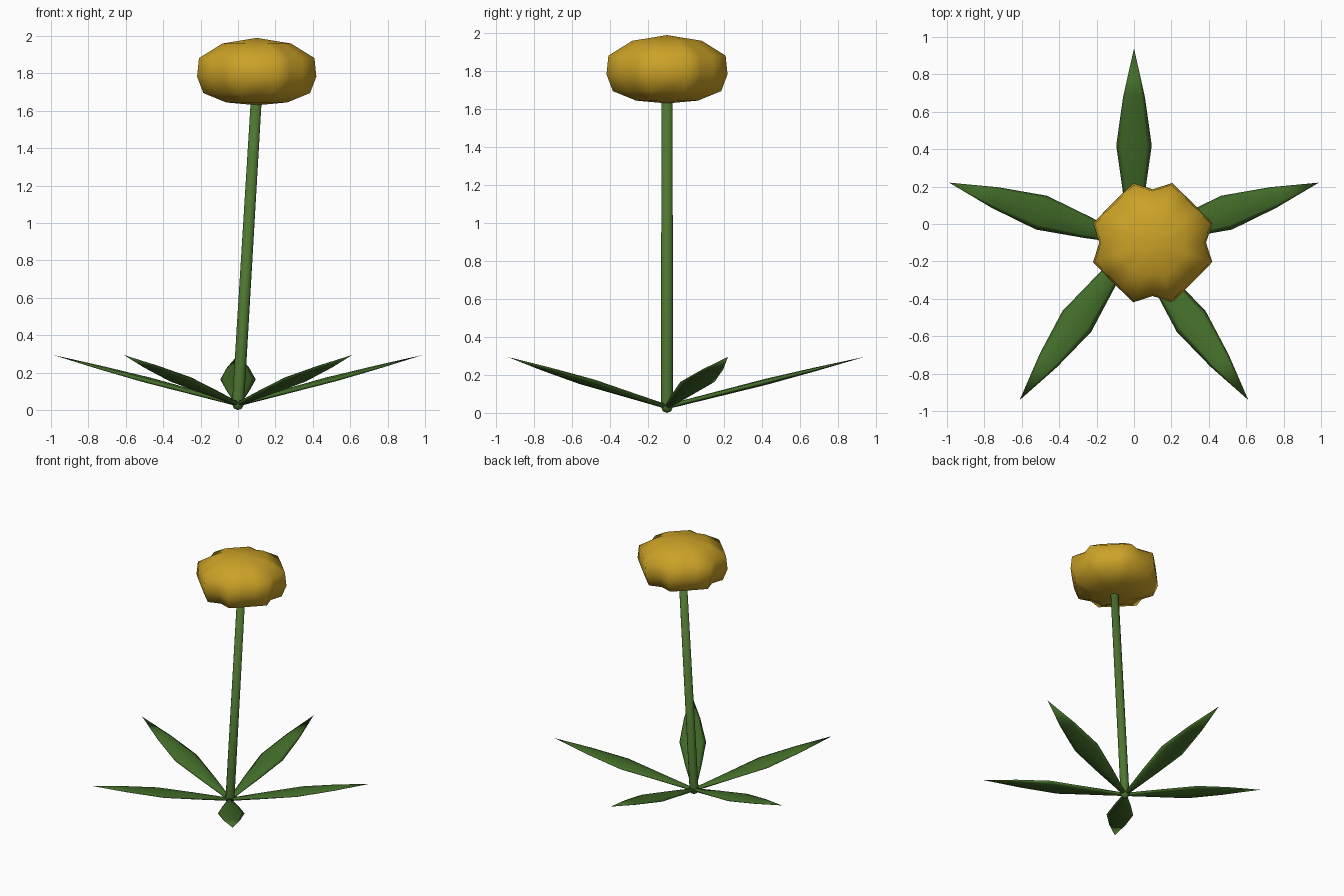
import bpy, bmesh
from math import sin, cos, pi, radians, atan2, hypot
from mathutils import Vector, Matrix

if "Cube" in bpy.data.objects:
    bpy.data.objects.remove(bpy.data.objects["Cube"])


def material(name, rgb):
    m = bpy.data.materials.new(name)
    m.diffuse_color = (*rgb, 1)
    m.use_nodes = True
    m.node_tree.nodes["Principled BSDF"].inputs["Base Color"].default_value = m.diffuse_color
    return m


def loft(name, rings, start, end, mat, matrix=Matrix()):
    """Skin rings of points and close both ends on a pole point."""
    bm = bmesh.new()
    rows = [[bm.verts.new(p) for p in ring] for ring in rings]
    a, b = bm.verts.new(start), bm.verts.new(end)
    n = len(rows[0])
    for i in range(n):
        j = (i + 1) % n
        bm.faces.new((a, rows[0][j], rows[0][i]))
        bm.faces.new((b, rows[-1][i], rows[-1][j]))
        for r, s in zip(rows, rows[1:]):
            bm.faces.new((r[i], r[j], s[j], s[i]))
    bmesh.ops.recalc_face_normals(bm, faces=bm.faces[:])
    for f in bm.faces:
        f.smooth = True
    mesh = bpy.data.meshes.new(name)
    bm.to_mesh(mesh)
    bm.free()
    mesh.materials.append(mat)
    ob = bpy.data.objects.new(name, mesh)
    ob.matrix_world = matrix
    bpy.context.collection.objects.link(ob)
    return ob


def ellipse(x, z, w, h, n):
    """Ring across the x axis, centred at (x, 0, z)."""
    return [(x, w * cos(2 * pi * i / n), z + h * sin(2 * pi * i / n)) for i in range(n)]


stem_green = material("stem_green", (0.075, 0.18, 0.03))
leaf_green = material("leaf_green", (0.055, 0.15, 0.022))
yellow = material("petal_yellow", (0.6, 0.36, 0.02))

# Leaning stem with a rounded foot
base, top = Vector((0, -0.1, 0.032)), Vector((0.1, -0.1, 1.7))
length = (top - base).length
profile = [(-0.024, 0.021), (0, 0.032), (0.03, 0.032), (length, 0.029)]
along = (top - base).to_track_quat('X', 'Z').to_matrix().to_4x4()
loft("stem", [ellipse(x, 0, r, r, 12) for x, r in profile],
     (-0.032, 0, 0), (length, 0, 0), stem_green, Matrix.Translation(base) @ along)

# Five flat pointed leaves around the foot
tilt = atan2(0.263, 1.04)
reach = hypot(0.263, 1.04)
leaf_profile = [(0.02, 0.016, 0.012), (0.25, 0.058, 0.014), (0.5, 0.095, 0.016),
                (0.75, 0.058, 0.010)]
for k in range(5):
    m = (Matrix.Translation(base) @ Matrix.Rotation(radians(90 + 72 * k), 4, 'Z')
         @ Matrix.Rotation(-tilt, 4, 'Y'))
    loft(f"leaf_{k + 1}", [ellipse(t * reach, 0, w, h, 8) for t, w, h in leaf_profile],
         (0, 0, 0), (reach, 0, 0), leaf_green, m)

# Lumpy flattened flower head with four notches
head_profile = [(0.16, 1.645), (0.28, 1.695), (0.313, 1.783), (0.303, 1.882), (0.18, 1.96)]
rings = []
for r, z in head_profile:
    ring = []
    for i in range(20):
        t = 2 * pi * i / 20
        lump = r * (1 - 0.088 * cos(8 * t))
        ring.append((0.1 + lump * cos(t), -0.1 + lump * sin(t), z))
    rings.append(ring)
loft("flower_head", rings, (0.1, -0.1, 1.63), (0.1, -0.1, 1.99), yellow)
